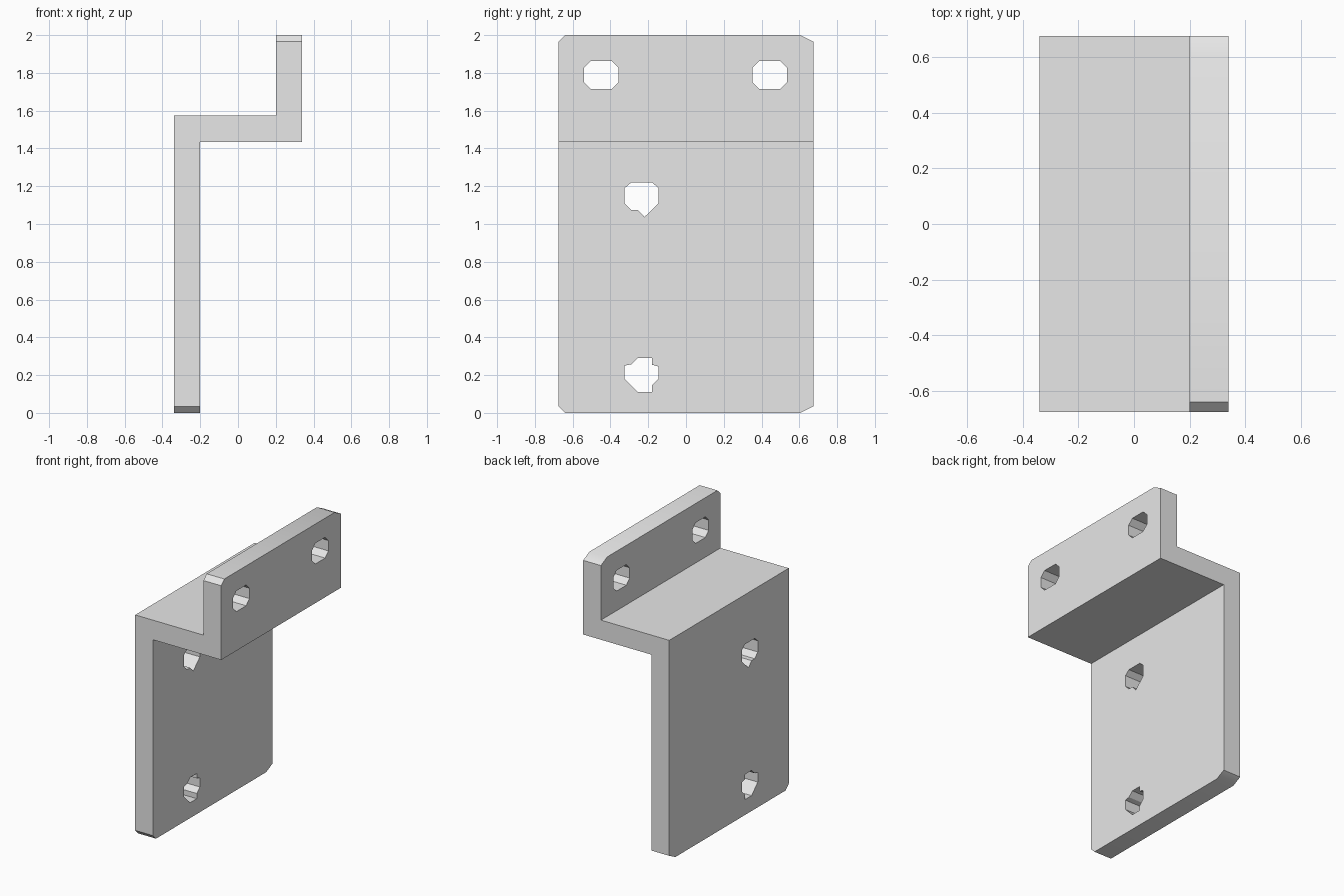
import bpy
import bmesh
from mathutils import Vector

if "Cube" in bpy.data.objects:
    bpy.data.objects.remove(bpy.data.objects["Cube"], do_unlink=True)

HALF_X, HALF_Y, THICK = 0.34, 0.675, 0.14
SHELF_TOP = 1.575

metal = bpy.data.materials.new("plain_grey")
metal.use_nodes = True
grey = (0.8, 0.8, 0.8, 1.0)
metal.diffuse_color = grey
metal.node_tree.nodes["Principled BSDF"].inputs["Base Color"].default_value = grey


def prism(name, points, offset):
    """Extrude a closed outline along the offset vector."""
    bm = bmesh.new()
    face = bm.faces.new([bm.verts.new(p) for p in points])
    ext = bmesh.ops.extrude_face_region(bm, geom=[face])
    moved = [g for g in ext["geom"] if isinstance(g, bmesh.types.BMVert)]
    bmesh.ops.translate(bm, verts=moved, vec=Vector(offset))
    bmesh.ops.recalc_face_normals(bm, faces=bm.faces)
    mesh = bpy.data.meshes.new(name)
    bm.to_mesh(mesh)
    bm.free()
    mesh.materials.append(metal)
    obj = bpy.data.objects.new(name, mesh)
    bpy.context.collection.objects.link(obj)
    return obj


def side_prism(name, outline):
    """Prism running through the whole part along x, from a y-z outline."""
    return prism(name, [(-1, y, z) for y, z in outline], (2, 0, 0))


def combine(target, cutter, operation):
    cutter.hide_render = True
    mod = target.modifiers.new(cutter.name, "BOOLEAN")
    mod.operation = operation
    mod.solver = "EXACT"
    mod.object = cutter
    bpy.context.view_layer.objects.active = target
    bpy.ops.object.modifier_apply(modifier=mod.name)
    bpy.data.objects.remove(cutter, do_unlink=True)


# Z-shaped bracket section, extended past its ends before trimming
section = [
    (-HALF_X, -0.1), (-HALF_X + THICK, -0.1),
    (-HALF_X + THICK, SHELF_TOP - THICK), (HALF_X, SHELF_TOP - THICK),
    (HALF_X, 2.1), (HALF_X - THICK, 2.1),
    (HALF_X - THICK, SHELF_TOP), (-HALF_X, SHELF_TOP),
]
bracket = prism("bracket", [(x, -0.8, z) for x, z in section], (0, 1.6, 0))

# Side outline with clipped corners: short at the front, long at the back
c = 0.035
outline = [
    (-HALF_Y + c, 0), (HALF_Y - 2 * c, 0), (HALF_Y, c), (HALF_Y, 2 - c),
    (HALF_Y - 2 * c, 2), (-HALF_Y + c, 2), (-HALF_Y, 2 - c), (-HALF_Y, c),
]
combine(bracket, side_prism("outline_cutter", outline), "INTERSECT")

# Pair of eight-sided holes in the upper flange
w, h, b = 0.092, 0.074, 0.037
for cy in (-0.449, 0.443):
    octagon = [
        (cy - w, 1.789 - h + b), (cy - w + b, 1.789 - h),
        (cy + w - b, 1.789 - h), (cy + w, 1.789 - h + b),
        (cy + w, 1.789 + h - b), (cy + w - b, 1.789 + h),
        (cy - w + b, 1.789 + h), (cy - w, 1.789 + h - b),
    ]
    combine(bracket, side_prism("flange_hole_cutter", octagon), "DIFFERENCE")

# Irregular holes in the lower plate
upper_hole = [
    (-0.325, 1.19), (-0.29, 1.22), (-0.18, 1.22), (-0.145, 1.19),
    (-0.145, 1.11), (-0.22, 1.037), (-0.255, 1.075), (-0.29, 1.075),
    (-0.325, 1.11),
]
lower_hole = [
    (-0.325, 0.25), (-0.29, 0.257), (-0.255, 0.29), (-0.18, 0.29),
    (-0.18, 0.255), (-0.145, 0.245), (-0.145, 0.18), (-0.18, 0.147),
    (-0.18, 0.11), (-0.255, 0.11), (-0.325, 0.18),
]
for hole in (upper_hole, lower_hole):
    combine(bracket, side_prism("plate_hole_cutter", hole), "DIFFERENCE")

# Soft shading only across the shallow back corners
bpy.ops.object.select_all(action="DESELECT")
bracket.select_set(True)
bpy.context.view_layer.objects.active = bracket
bpy.ops.object.shade_smooth_by_angle()
